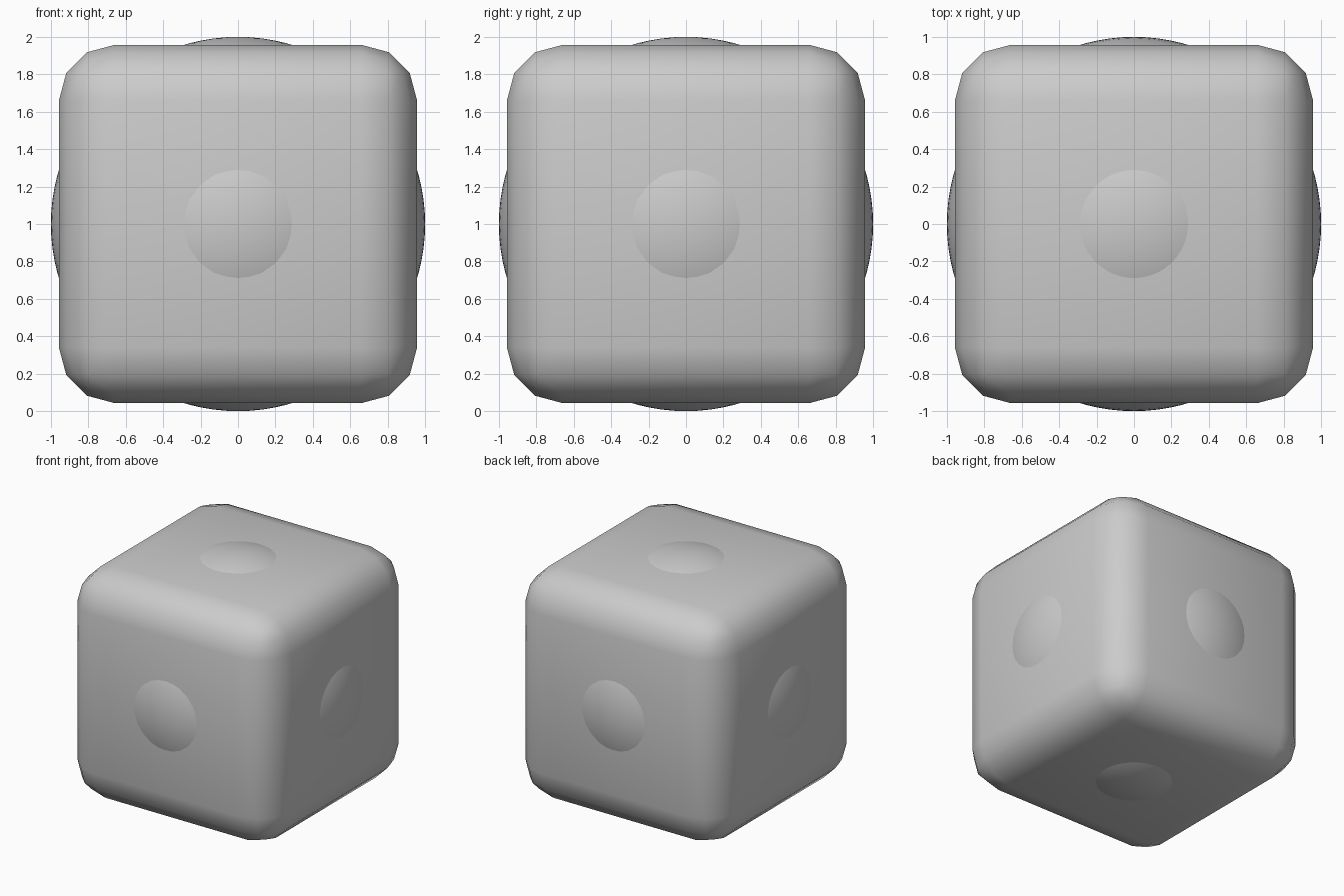
import bpy

if "Cube" in bpy.data.objects:
    bpy.data.objects.remove(bpy.data.objects["Cube"])

# rounded cube body: three-segment bevel on every edge
bpy.ops.mesh.primitive_cube_add(size=1.914, location=(0, 0, 1))
body = bpy.context.object
body.name = "rounded_cube"
bevel = body.modifiers.new("rounded_edges", 'BEVEL')
bevel.width = 0.297
bevel.segments = 3
bevel.limit_method = 'NONE'
bpy.ops.object.modifier_apply(modifier=bevel.name)
bpy.ops.object.shade_smooth()

# inner sphere that bulges through all six faces
bpy.ops.mesh.primitive_uv_sphere_add(segments=96, ring_count=48, radius=1, location=(0, 0, 1))
ball = bpy.context.object
ball.name = "inner_ball"
bpy.ops.object.shade_smooth()
